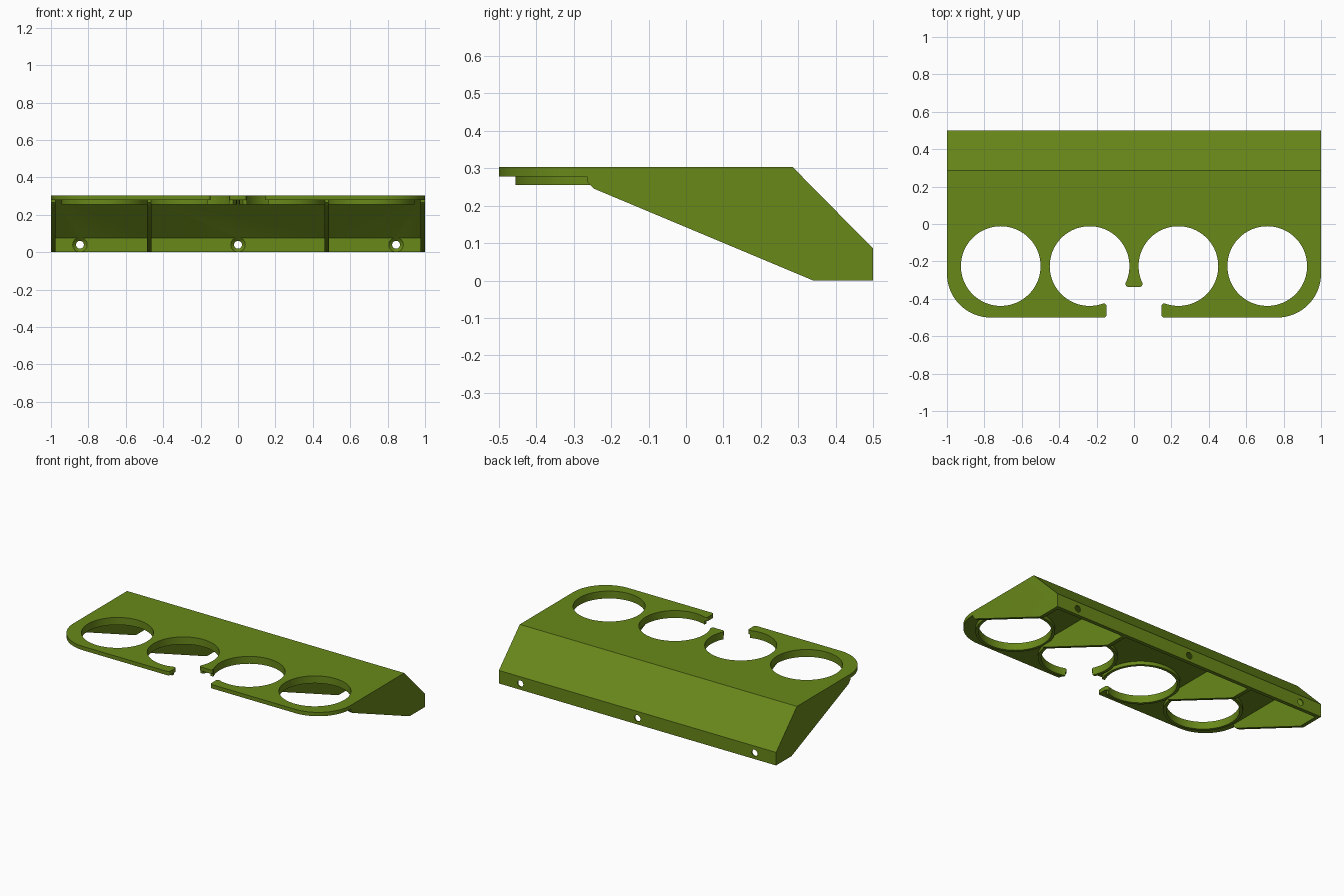
import bpy, bmesh, math

if "Cube" in bpy.data.objects:
    bpy.data.objects.remove(bpy.data.objects["Cube"])

T = 0.024            # wall thickness
TOP, UNDER = 0.303, 0.278
HOLE_Y, HOLE_R, RING_R = -0.225, 0.213, 0.231
HOLE_X = (-0.7125, -0.2375, 0.2375, 0.7125)


def prism(name, pts, lo, hi, axis):
    """Extrude a 2D profile: axis 'X' reads (y, z), 'Z' reads (x, y)."""
    bm = bmesh.new()
    place = (lambda a, b, c: (c, a, b)) if axis == 'X' else (lambda a, b, c: (a, b, c))
    f = bm.faces.new([bm.verts.new(place(a, b, lo)) for a, b in pts])
    new = bmesh.ops.extrude_face_region(bm, geom=[f])['geom']
    move = (hi - lo, 0, 0) if axis == 'X' else (0, 0, hi - lo)
    bmesh.ops.translate(bm, vec=move, verts=[v for v in new if isinstance(v, bmesh.types.BMVert)])
    bmesh.ops.recalc_face_normals(bm, faces=bm.faces)
    me = bpy.data.meshes.new(name)
    bm.to_mesh(me)
    bm.free()
    ob = bpy.data.objects.new(name, me)
    bpy.context.collection.objects.link(ob)
    return ob


def arc(cx, cy, r, a0, a1, n):
    return [(cx + r * math.cos(math.radians(a0 + (a1 - a0) * i / n)),
             cy + r * math.sin(math.radians(a0 + (a1 - a0) * i / n))) for i in range(n + 1)]


def circle(cx, cy, r, n=96):
    return arc(cx, cy, r, 0, 360, n)[:-1]


def rounded_box(x0, x1, y0, y1, r):
    return (arc(x1 - r, y1 - r, r, 0, 90, 6) + arc(x0 + r, y1 - r, r, 90, 180, 6)
            + arc(x0 + r, y0 + r, r, 180, 270, 6) + arc(x1 - r, y0 + r, r, 270, 360, 6))


def combine(target, other, op):
    m = target.modifiers.new(op, 'BOOLEAN')
    m.operation, m.solver, m.object = op, 'EXACT', other
    bpy.context.view_layer.objects.active = target
    bpy.ops.object.modifier_apply(modifier=m.name)
    bpy.data.objects.remove(other)


# Body: side profile across the full width
holder = prism("wall_holder", [(0.34, 0), (0.5, 0), (0.5, 0.085), (0.285, TOP), (-0.5, TOP),
                               (-0.5, UNDER), (-0.265, UNDER), (-0.265, 0.265), (-0.245, 0.245)],
               -1, 1, 'X')

# Rounded front corners of the top plate
bm = bmesh.new()
bm.from_mesh(holder.data)
corners = [e for e in bm.edges if all(v.co.y < -0.49 for v in e.verts)
           and abs(e.verts[0].co.z - e.verts[1].co.z) > 0.01]
bmesh.ops.bevel(bm, geom=corners, offset=0.234, segments=24, profile=0.5, affect='EDGES')
bm.to_mesh(holder.data)
bm.free()

# Three hollow bays, leaving four ribs
inner = [(0.5 - T, -0.1), (0.5 - T, 0.076), (0.275, UNDER), (-0.6, UNDER), (-0.6, -0.1)]
rib = 0.475
for lo, hi in ((-1 + T, -rib - T / 2), (-rib + T / 2, rib - T / 2), (rib + T / 2, 1 - T)):
    combine(holder, prism("bay_cutter", inner, lo, hi, 'X'), 'DIFFERENCE')

# Collars under the plate, then the round holes
for x in HOLE_X:
    combine(holder, prism("collar", circle(x, HOLE_Y, RING_R), 0.255, 0.29, 'Z'), 'UNION')
for x in HOLE_X:
    combine(holder, prism("hole_cutter", circle(x, HOLE_Y, HOLE_R), 0.2, 0.4, 'Z'), 'DIFFERENCE')

# Front opening with rounded arm ends and prong end
combine(holder, prism("opening_cutter", [(-0.163, -0.6), (0.163, -0.6), (0.163, -0.32), (-0.163, -0.32)],
                      0.2, 0.4, 'Z'), 'DIFFERENCE')
for x0, x1, y0, y1 in ((-0.178, -0.147, -0.5, -0.425), (0.147, 0.178, -0.5, -0.425),
                       (-0.045, 0.045, -0.336, -0.306)):
    combine(holder, prism("tip", rounded_box(x0, x1, y0, y1, 0.0145), UNDER, TOP, 'Z'), 'UNION')

# Countersunk screw holes in the back wall
for x in (-0.845, 0, 0.845):
    for r1, r2, y, d in ((0.021, 0.021, 0.49, 0.1), (0.04, 0.02, 0.5 - T + 0.008, 0.018)):
        bpy.ops.mesh.primitive_cone_add(vertices=32, radius1=r1, radius2=r2, depth=d,
                                        location=(x, y, 0.04), rotation=(-math.pi / 2, 0, 0))
        combine(holder, bpy.context.object, 'DIFFERENCE')

mat = bpy.data.materials.new("olive_green")
mat.diffuse_color = (0.138, 0.246, 0.010, 1)
mat.use_nodes = True
mat.node_tree.nodes["Principled BSDF"].inputs["Base Color"].default_value = mat.diffuse_color
holder.data.materials.clear()
holder.data.materials.append(mat)
bpy.ops.object.select_all(action='DESELECT')
holder.select_set(True)
bpy.context.view_layer.objects.active = holder
bpy.ops.object.shade_smooth_by_angle(angle=math.radians(30))
